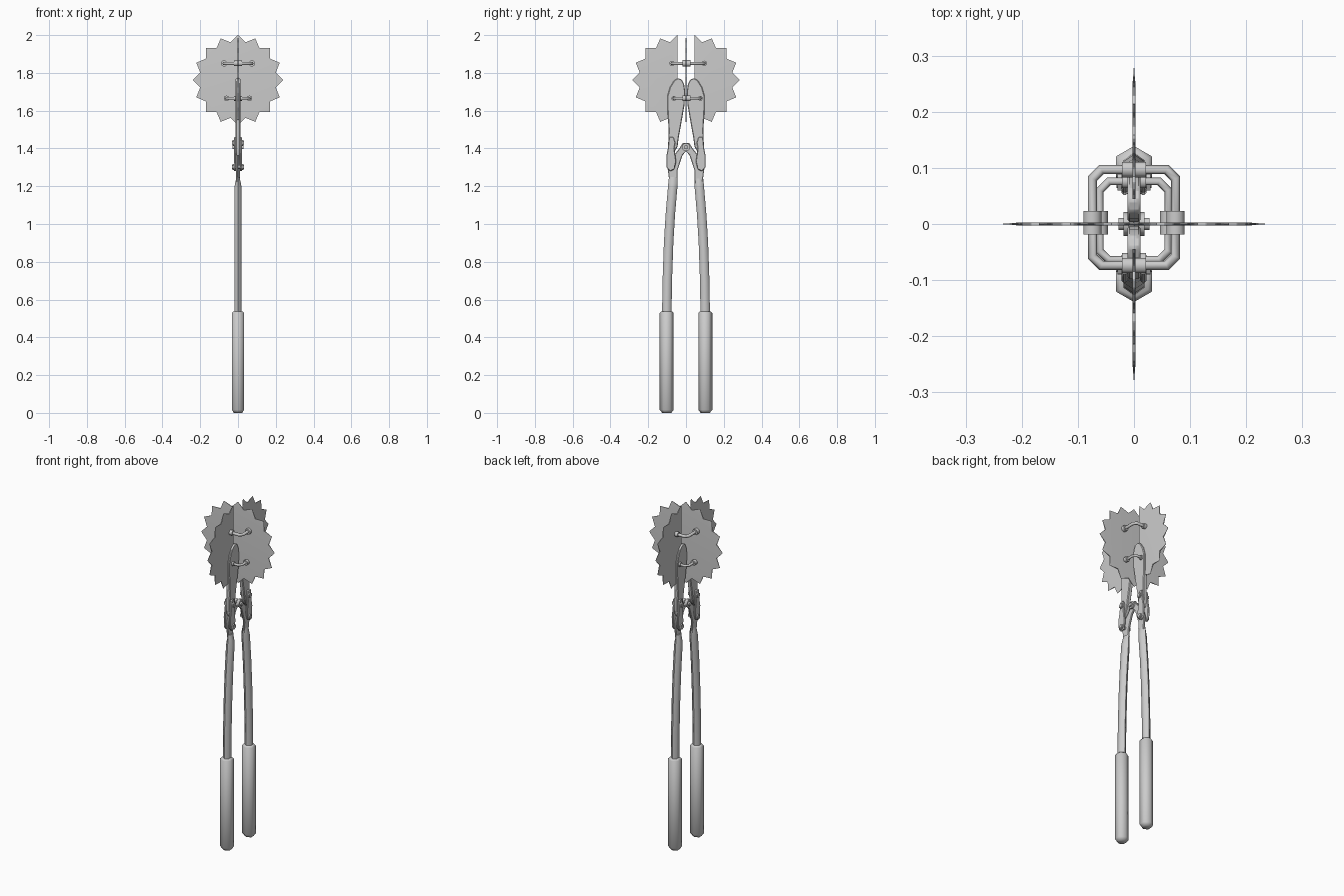
import bpy, bmesh
from math import sin, cos, pi, radians
from mathutils import Vector, Matrix

if "Cube" in bpy.data.objects:
    bpy.data.objects.remove(bpy.data.objects["Cube"])

HUB_Z = 1.762


def finish(bm, name, angle=40):
    bmesh.ops.recalc_face_normals(bm, faces=bm.faces)
    me = bpy.data.meshes.new(name)
    bm.to_mesh(me)
    bm.free()
    ob = bpy.data.objects.new(name, me)
    bpy.context.collection.objects.link(ob)
    bpy.ops.object.select_all(action='DESELECT')
    ob.select_set(True)
    bpy.context.view_layer.objects.active = ob
    bpy.ops.object.shade_smooth_by_angle(angle=radians(angle))
    return ob


def loft(name, rings, n=6, side=1, angle=65):
    """Stacked rings (z, y, rx, ry), closed at both ends."""
    bm = bmesh.new()
    loops = [[bm.verts.new((rx * sin(2 * pi * k / n), side * y + ry * cos(2 * pi * k / n), z))
              for k in range(n)] for z, y, rx, ry in rings]
    for a, b in zip(loops, loops[1:]):
        for k in range(n):
            bm.faces.new((a[k], a[(k + 1) % n], b[(k + 1) % n], b[k]))
    bm.faces.new(loops[0])
    bm.faces.new(loops[-1])
    return finish(bm, name, angle)


def plate(name, outline, x0, x1, side=1, bevel=0.003):
    """Outline in y,z given thickness along x."""
    bm = bmesh.new()
    f = bm.faces.new([bm.verts.new((x0, side * y, z)) for y, z in outline])
    r = bmesh.ops.extrude_face_region(bm, geom=[f])
    for v in r['geom']:
        if isinstance(v, bmesh.types.BMVert):
            v.co.x = x1
    ob = finish(bm, name, 30)
    m = ob.modifiers.new("edge", 'BEVEL')
    m.width, m.segments, m.limit_method = bevel, 1, 'ANGLE'
    return ob


def rod(name, centre, axis, r, length, n=10):
    bm = bmesh.new()
    bmesh.ops.create_cone(bm, cap_ends=True, segments=n, radius1=r, radius2=r, depth=length)
    bm.transform(Matrix.Translation(centre) @ Vector(axis).to_track_quat('Z', 'Y').to_matrix().to_4x4())
    return finish(bm, name)


def saw_blade(name, half=0, teeth=16, tip=0.239, root=0.204, t=0.003):
    """Toothed disc in the xz plane (half=0) or a half disc in the yz plane."""
    bm = bmesh.new()
    tips, front, back = [], [], []
    for k in range(teeth):
        a, b = 2 * pi * k / teeth, 2 * pi * (k + .5) / teeth
        tips.append(bm.verts.new((tip * sin(a), 0, tip * cos(a))))
        front.append(bm.verts.new((root * sin(b), -t, root * cos(b))))
        back.append(bm.verts.new((root * sin(b), t, root * cos(b))))
    bm.faces.new(front)
    bm.faces.new(back)
    for k in range(teeth):
        bm.faces.new((front[k - 1], tips[k], front[k]))
        bm.faces.new((back[k - 1], tips[k], back[k]))
        bm.faces.new((front[k - 1], back[k - 1], tips[k]))
        bm.faces.new((front[k], back[k], tips[k]))
    if half:
        r = bmesh.ops.bisect_plane(bm, geom=bm.verts[:] + bm.edges[:] + bm.faces[:],
                                   plane_co=(0, 0, 0), plane_no=(half, 0, 0), clear_inner=True)
        cut = [e for e in r['geom_cut'] if isinstance(e, bmesh.types.BMEdge)]
        bmesh.ops.holes_fill(bm, edges=cut, sides=0)
        bm.transform(Matrix.Translation((0, half * 0.045, 0)) @ Matrix.Rotation(pi / 2, 4, 'Z'))
    bm.transform(Matrix.Translation((0, 0, HUB_Z)))
    return finish(bm, name, 20)


def clip_ring(name, z, hx, y0, y1, r, sr):
    """Rounded square wire around the blades with a sleeve where it pierces each one."""
    c = 0.016
    pts = [(-hx, y0 + c), (-hx + c, y0), (hx - c, y0), (hx, y0 + c),
           (hx, y1 - c), (hx - c, y1), (-hx + c, y1), (-hx, y1 - c)]
    cu = bpy.data.curves.new(name, 'CURVE')
    cu.dimensions, cu.bevel_depth, cu.bevel_resolution = '3D', r, 1
    sp = cu.splines.new('POLY')
    sp.points.add(len(pts) - 1)
    for p, (x, y) in zip(sp.points, pts):
        p.co = (x, y, z, 1)
    sp.use_cyclic_u = True
    ob = bpy.data.objects.new(name, cu)
    bpy.context.collection.objects.link(ob)
    for s in (-1, 1):
        rod(name + "_sleeve", (s * hx, 0.002, z), (0, 1, 0), sr, 0.042)
    for y in (y0, y1):
        rod(name + "_sleeve", (0, y, z), (1, 0, 0), sr * 0.85, 0.042)


# Saw blades: one whole, one split in two halves
saw_blade("cross_blade")
for s in (-1, 1):
    saw_blade("half_blade", s)

# Wire clips
clip_ring("upper_clip", 1.85, 0.074, -0.074, 0.097, 0.009, 0.017)
clip_ring("lower_clip", 1.665, 0.061, -0.064, 0.076, 0.0075, 0.015)

jaw = [(0.004, 1.70), (0.010, 1.74), (0.022, 1.765), (0.042, 1.772), (0.062, 1.762),
       (0.085, 1.725), (0.098, 1.68), (0.098, 1.60), (0.092, 1.50), (0.095, 1.40),
       (0.085, 1.36), (0.062, 1.38), (0.045, 1.41), (0.038, 1.46), (0.022, 1.55), (0.008, 1.63)]
cheek = [(0.052, 1.33), (0.062, 1.40), (0.056, 1.43), (0.066, 1.46), (0.090, 1.46),
         (0.096, 1.40), (0.104, 1.36), (0.103, 1.30), (0.085, 1.278), (0.062, 1.29)]
head = [(0.0, 1.43), (0.018, 1.428), (0.035, 1.40), (0.055, 1.375), (0.088, 1.34), (0.098, 1.30),
        (0.090, 1.24), (0.082, 1.20), (0.052, 1.20), (0.044, 1.24), (0.046, 1.28),
        (0.030, 1.33), (0.018, 1.365), (0.0, 1.385), (-0.02, 1.395), (-0.018, 1.42)]

for s in (-1, 1):
    # Cutting jaw with cheek plates
    plate("jaw", jaw, -0.012, 0.012, s, 0.004)
    for x in (-1, 1):
        plate("cheek_plate", cheek, x * 0.011, x * 0.022, s)
    # Handle head, overlapping its twin at the pivot
    plate("handle_head", head, -0.010 if s < 0 else -0.001, 0.001 if s < 0 else 0.010, s)
    # Curved hexagonal handle, flattened at the top
    loft("handle_shaft", [(0.50, 0.102, 0.022, 0.025), (0.70, 0.099, 0.022, 0.025),
                          (0.90, 0.092, 0.022, 0.025), (1.05, 0.083, 0.022, 0.025),
                          (1.19, 0.071, 0.022, 0.025), (1.215, 0.069, 0.018, 0.025),
                          (1.25, 0.067, 0.009, 0.023)], side=s)
    # Rubber grip
    loft("grip", [(0.0, 0.102, 0.026, 0.024), (0.016, 0.102, 0.037, 0.037),
                  (0.53, 0.102, 0.037, 0.037), (0.538, 0.102, 0.029, 0.029)], side=s)
    # Bolts with nuts on both faces
    for y, z in ((0.074, 1.43), (0.076, 1.302)):
        rod("bolt", (0, s * y, z), (1, 0, 0), 0.010, 0.062)
        for x in (-1, 1):
            rod("bolt_nut", (x * 0.025, s * y, z), (1, 0, 0), 0.016, 0.008, 6)

# Centre pivot
rod("pivot_bolt", (0, 0, 1.407), (1, 0, 0), 0.011, 0.056)
for x in (-1, 1):
    rod("pivot_washer", (x * 0.014, 0, 1.407), (1, 0, 0), 0.021, 0.010, 12)
